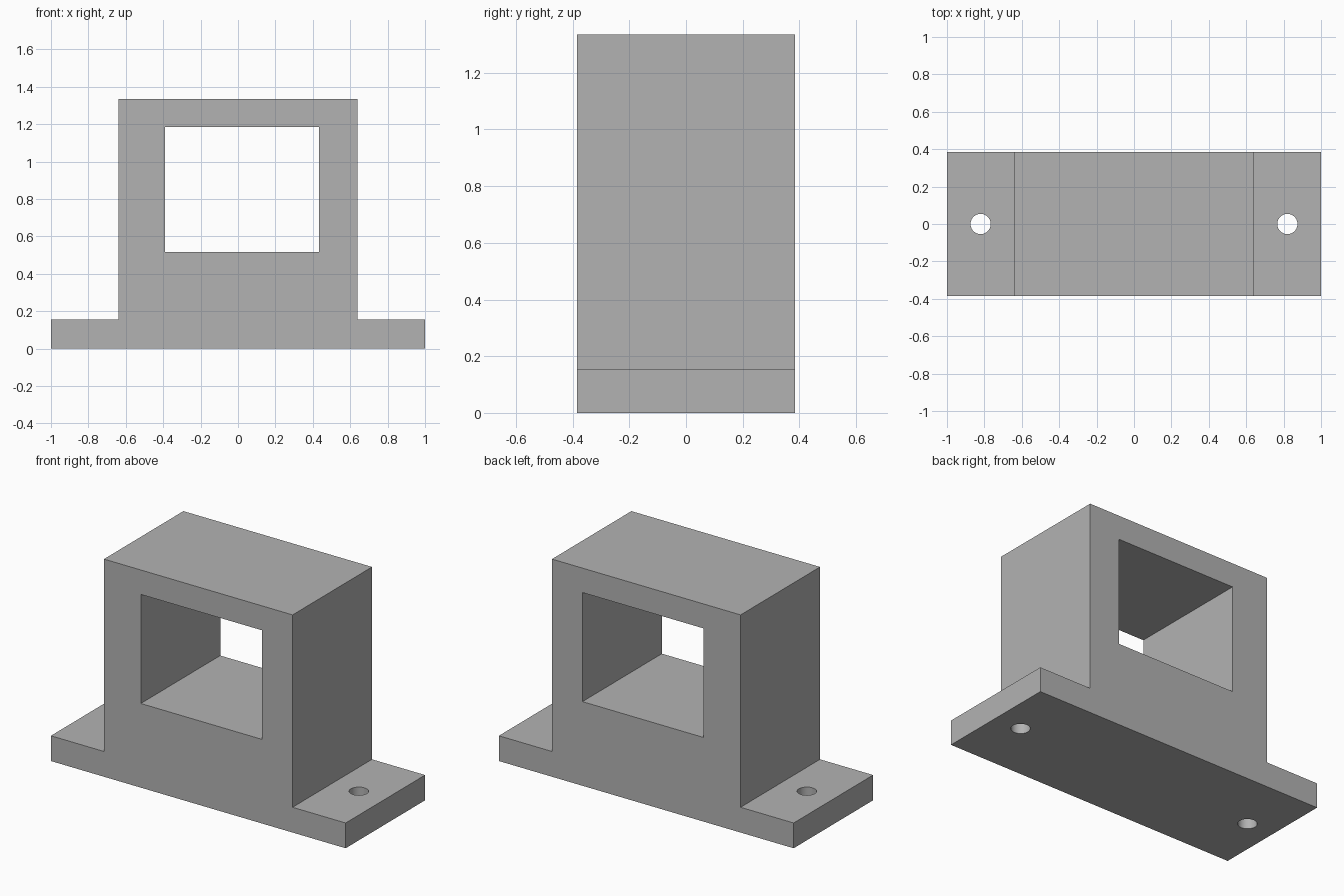
import bpy
import bmesh
from mathutils import Matrix

cube = bpy.data.objects.get("Cube")
if cube:
    bpy.data.objects.remove(cube, do_unlink=True)

DEPTH = 0.77

grey = bpy.data.materials.new("plain grey")
grey.use_nodes = True
grey.diffuse_color = (0.45, 0.45, 0.45, 1)
grey.node_tree.nodes["Principled BSDF"].inputs["Base Color"].default_value = grey.diffuse_color


def add_object(name, bm):
    bmesh.ops.recalc_face_normals(bm, faces=bm.faces)
    mesh = bpy.data.meshes.new(name)
    bm.to_mesh(mesh)
    bm.free()
    mesh.materials.append(grey)
    obj = bpy.data.objects.new(name, mesh)
    bpy.context.collection.objects.link(obj)
    return obj


def extruded(name, outline, depth):
    """Extrude an (x, z) outline along y, centred on y = 0."""
    bm = bmesh.new()
    face = bm.faces.new([bm.verts.new((x, -depth / 2, z)) for x, z in outline])
    side = bmesh.ops.extrude_face_region(bm, geom=[face])["geom"]
    verts = [v for v in side if isinstance(v, bmesh.types.BMVert)]
    bmesh.ops.translate(bm, vec=(0, depth, 0), verts=verts)
    return add_object(name, bm)


def cut(target, cutter):
    mod = target.modifiers.new(cutter.name, "BOOLEAN")
    mod.operation = "DIFFERENCE"
    mod.solver = "EXACT"
    mod.object = cutter
    cutter.hide_render = True
    cutter.hide_set(True)


# Bracket: upright block with a flange on each side
half = [(1, 0), (1, 0.155), (0.64, 0.155), (0.64, 1.335)]
bracket = extruded("bracket", half + [(-x, z) for x, z in reversed(half)], DEPTH)

# Window, slightly off centre, right through the block
left, right, low, high = -0.39, 0.433, 0.516, 1.185
window = extruded("window_cutter",
                  [(left, low), (right, low), (right, high), (left, high)], DEPTH * 2)
cut(bracket, window)

# Screw hole through each flange
holes = []
for name, x in (("left", 0.82), ("right", -0.82)):
    bm = bmesh.new()
    bmesh.ops.create_cone(bm, cap_ends=True, segments=48, radius1=0.054, radius2=0.054,
                          depth=0.6, matrix=Matrix.Translation((x, 0, 0.1)))
    holes.append(add_object(name + "_hole_cutter", bm))
    cut(bracket, holes[-1])

# Apply the cuts and remove the cutters
bpy.context.view_layer.update()
evaluated = bracket.evaluated_get(bpy.context.evaluated_depsgraph_get())
solid = bpy.data.meshes.new_from_object(evaluated)
bracket.modifiers.clear()
bracket.data = solid
for cutter in [window] + holes:
    bpy.data.objects.remove(cutter, do_unlink=True)

# Smooth hole walls, sharp edges elsewhere
bpy.ops.object.select_all(action="DESELECT")
bracket.select_set(True)
bpy.context.view_layer.objects.active = bracket
bpy.ops.object.shade_smooth_by_angle()
